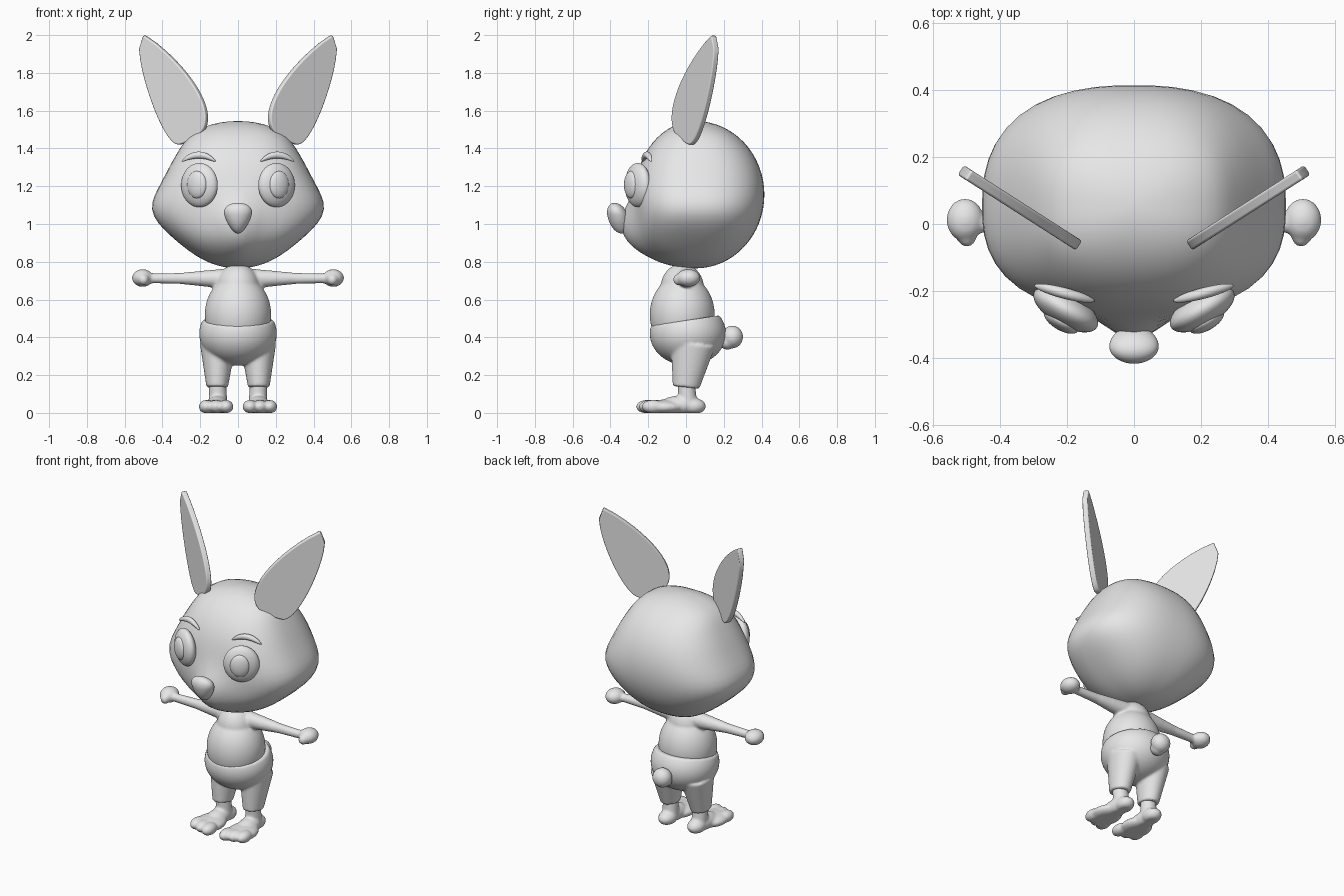
import bpy, bmesh, math
from mathutils import Vector, Matrix

cube = bpy.data.objects.get("Cube")
if cube:
    bpy.data.objects.remove(cube, do_unlink=True)

SHADE = (0.8, 0.8, 0.8, 1)
grey = bpy.data.materials.new("plain grey")
grey.use_nodes = True
grey.diffuse_color = SHADE
grey.node_tree.nodes["Principled BSDF"].inputs["Base Color"].default_value = SHADE


def finish(name, bm):
    """Turn a bmesh into a smooth shaded object."""
    bmesh.ops.recalc_face_normals(bm, faces=bm.faces)
    mesh = bpy.data.meshes.new(name)
    bm.to_mesh(mesh)
    bm.free()
    mesh.materials.append(grey)
    mesh.shade_smooth()
    obj = bpy.data.objects.new(name, mesh)
    bpy.context.collection.objects.link(obj)
    return obj


def fuse(obj, rounds):
    """Merge overlapping volumes into one soft skin."""
    remesh = obj.modifiers.new("fuse", 'REMESH')
    remesh.mode = 'VOXEL'
    remesh.voxel_size = 0.008
    remesh.use_smooth_shade = True
    soften = obj.modifiers.new("soften", 'SMOOTH')
    soften.factor = 0.5
    soften.iterations = rounds


def ball(bm, centre, size, turn=0.0):
    """Add an ellipsoid and return its vertices."""
    matrix = (Matrix.Translation(centre) @ Matrix.Rotation(turn, 4, 'Z')
              @ Matrix.Diagonal(size).to_4x4())
    made = bmesh.ops.create_uvsphere(bm, u_segments=48, v_segments=32, radius=1, matrix=matrix)
    return made["verts"]


def limb(bm, start, end, start_radius, end_radius):
    """Add a tapered cylinder between two points and return its vertices."""
    start, end = Vector(start), Vector(end)
    along = end - start
    matrix = (Matrix.Translation((start + end) / 2)
              @ along.to_track_quat('Z', 'Y').to_matrix().to_4x4())
    made = bmesh.ops.create_cone(bm, cap_ends=True, segments=32, radius1=start_radius,
                                 radius2=end_radius, depth=along.length, matrix=matrix)
    return made["verts"]


def bump(value, centre, spread):
    return math.exp(-((value - centre) / spread) ** 2)


# Head: a boxy egg with full cheeks, a broad crown, a deeper back and a pinched muzzle
bm = bmesh.new()
for v in ball(bm, (0, 0, 0), (1, 1, 1)):
    x, y, z = v.co
    power = 2.5
    norm = (abs(x) ** power + abs(y) ** power) ** (1 / power)
    fuller = math.hypot(x, y) / norm if norm else 1
    width = 0.385 + 0.08 * bump(z, -0.25, 0.4) + 0.08 * bump(z, 1, 0.25)
    depth = 0.32 + 0.06 * bump(z, -0.75, 0.35) if y < 0 else 0.365
    v.co = Vector((x * width * fuller, 0.05 + y * depth * fuller, 1.155 + 0.39 * z))
    if y < 0:
        reach = 0.13 if v.co.z > 1 else 0.25
        v.co.y -= 0.08 * bump(v.co.x, 0, 0.11) * bump(v.co.z, 1, reach) * min(1, -3 * y)
finish("head", bm)

# Nose: blunt on top, narrows and recedes downward
bm = bmesh.new()
for v in ball(bm, (0, 0, 0), (0.07, 0.055, 0.09)):
    v.co.x *= 1 + 4 * v.co.z
    v.co.y -= v.co.z / 5
    if v.co.z > 0:
        v.co.z *= 0.8
    v.co += Vector((0, -0.36, 1.04))
finish("nose", bm)

# Torso: round belly and narrower chest, with outstretched arms and fists
bm = bmesh.new()
ball(bm, (0, -0.02, 0.52), (0.176, 0.172, 0.21))
ball(bm, (0, -0.02, 0.66), (0.115, 0.115, 0.13))
for s in (1, -1):
    elbow, wrist = (s * 0.3, 0, 0.712), (s * 0.48, 0, 0.712)
    limb(bm, (0, 0, 0.71), elbow, 0.06, 0.03)
    limb(bm, elbow, wrist, 0.03, 0.025)
    ball(bm, (s * 0.505, 0.012, 0.714), (0.056, 0.064, 0.047))
    ball(bm, (s * 0.5, -0.04, 0.705), (0.028, 0.028, 0.03))
fuse(finish("torso_and_arms", bm), rounds=7)

# Trousers: round hips cut by a waist that rises to the back, and tapered legs
bm = bmesh.new()
ball(bm, (0, 0.01, 0.42), (0.206, 0.202, 0.17))
cut = bmesh.ops.bisect_plane(bm, geom=bm.verts[:] + bm.edges[:] + bm.faces[:], clear_outer=True,
                             plane_co=(0, 0, 0.49), plane_no=(0, -0.15, 1))
rim = [e for e in cut["geom_cut"] if isinstance(e, bmesh.types.BMEdge)]
bmesh.ops.holes_fill(bm, edges=rim, sides=0)
for s in (1, -1):
    for v in limb(bm, (s * 0.11, 0, 0.135), (s * 0.107, 0.03, 0.36), 0.057, 0.094):
        v.co.y *= 1.25
fuse(finish("trousers", bm), rounds=6)

# Tail: a puff on a short root
bm = bmesh.new()
ball(bm, (0, 0.245, 0.402), (0.06, 0.057, 0.06))
ball(bm, (0, 0.22, 0.375), (0.045, 0.045, 0.04))
fuse(finish("tail", bm), rounds=3)

for s, side in ((1, "left"), (-1, "right")):
    # Bare foot: ankle, heel, flat sole and three toes
    bm = bmesh.new()
    limb(bm, (s * 0.105, 0.01, 0.04), (s * 0.11, 0, 0.18), 0.05, 0.045)
    ball(bm, (s * 0.105, 0.035, 0.035), (0.054, 0.07, 0.045))
    ball(bm, (s * 0.11, -0.04, 0.04), (0.058, 0.1, 0.05))
    ball(bm, (s * 0.116, -0.12, 0.03), (0.09, 0.11, 0.04))
    for toe in (-1, 0, 1):
        ball(bm, (s * (0.116 + 0.052 * toe), 0.015 * toe - 0.19, 0.033), (0.04, 0.06, 0.036))
    for v in bm.verts:
        v.co.z = max(v.co.z, 0)
    fuse(finish(side + "_foot", bm), rounds=7)

    # Eye and pupil, turned outward
    turn = s * math.radians(30)
    bm = bmesh.new()
    ball(bm, (s * 0.204, -0.255, 1.206), (0.108, 0.05, 0.117), turn)
    finish(side + "_eye", bm)
    bm = bmesh.new()
    ball(bm, (s * 0.217, -0.291, 1.208), (0.058, 0.027, 0.072), turn)
    finish(side + "_pupil", bm)

    # Eyebrow: a thin pod bent into an arch
    bm = bmesh.new()
    for v in ball(bm, (0, 0, 0), (0.09, 0.017, 0.018)):
        x, y, z = v.co
        arch = 0.033 * (1 - (x / 0.09) ** 2)
        v.co = Vector((s * (0.208 + x), y + x / 4 - 0.207, 1.332 + z + arch))
    finish(side + "_eyebrow", bm)

    # Ear: a leaf plate, broad toward the middle and slim on the outside
    bm = bmesh.new()
    base, tip = Vector((0.29, 1.425)), Vector((0.495, 2))
    across = Vector((-0.94, 0.34))
    steps = [(i / 20) ** 2 for i in range(21)]
    inner = [(t, 0.36 * t ** 0.33 * (1 - t) ** 0.9) for t in steps]
    outer = [(t, -0.135 * t ** 0.35 * (1 - t) ** 0.45) for t in steps[1:-1]]
    leaf = []
    for t, reach in inner + outer[::-1]:
        x, z = base.lerp(tip, t) + across * reach
        leaf.append(bm.verts.new((s * x, 0.64 * x - 0.17, z)))
    bm.faces.new(leaf)
    ear = finish(side + "_ear", bm)
    plate = ear.modifiers.new("thickness", 'SOLIDIFY')
    plate.thickness = 0.034
    plate.offset = 0
    edge = ear.modifiers.new("rounded rim", 'BEVEL')
    edge.width = 0.008
    edge.segments = 3
    edge.harden_normals = True
